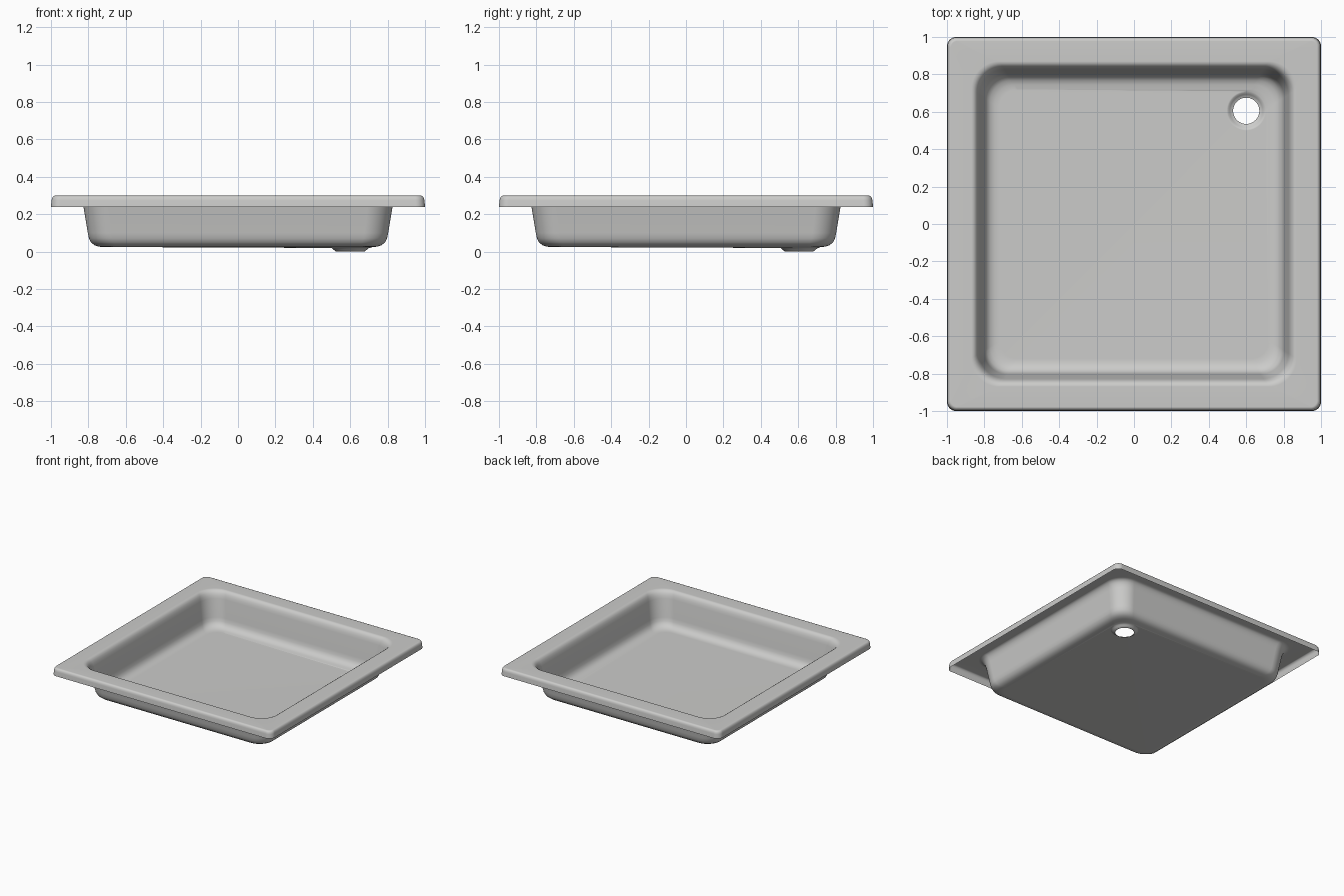
import bpy, bmesh, math

cube = bpy.data.objects.get("Cube")
if cube:
    bpy.data.objects.remove(cube)

STEPS = 12            # segments in each rounded corner
DRAIN = (0.6, 0.605)  # centre of the drain hole


def material(name, rgb):
    mat = bpy.data.materials.new(name)
    mat.use_nodes = True
    mat.diffuse_color = (*rgb, 1)
    bsdf = mat.node_tree.nodes["Principled BSDF"]
    bsdf.inputs["Base Color"].default_value = (*rgb, 1)
    return mat


def ring(bm, half, radius, z, centre=(0, 0)):
    """Rounded square outline; a full radius gives a circle."""
    verts = []
    for corner in range(4):
        mid = math.radians(45 + 90 * corner)
        cx = centre[0] + math.copysign(half - radius, math.cos(mid))
        cy = centre[1] + math.copysign(half - radius, math.sin(mid))
        for i in range(STEPS + 1):
            a = math.radians(90 * (corner + i / STEPS))
            verts.append(bm.verts.new((cx + radius * math.cos(a),
                                       cy + radius * math.sin(a), z)))
    return verts


def loft(bm, rings):
    for outer, inner in zip(rings, rings[1:]):
        for i in range(len(outer)):
            j = (i + 1) % len(outer)
            bm.faces.new((outer[i], outer[j], inner[j], inner[i]))


bm = bmesh.new()
rings = []

# Rim skirt with a softly rounded top edge: half width, corner radius, height
for half, radius, z in [(1, .05, .24), (.997, .048, .275), (.994, .046, .287),
                        (.988, .042, .296), (.978, .035, .3)]:
    rings.append(ring(bm, half, radius, z))

# Basin: rolled lip, sloping wall, rounded foot and floor edge
for half, z in [(.87, .3), (.858, .298), (.847, .291), (.838, .278),
                (.832, .262), (.826, .24), (.803, .10), (.797, .072),
                (.786, .05), (.768, .035), (.745, .027), (.72, .025)]:
    rings.append(ring(bm, half, .15 - (.87 - half) * .35, z))

# Floor falls gently to the dished drain hole
for r, z in [(.105, .02), (.097, .018), (.088, .01), (.08, .003), (.07, 0)]:
    rings.append(ring(bm, r, r, z, DRAIN))

loft(bm, rings)
bmesh.ops.remove_doubles(bm, verts=bm.verts, dist=1e-5)

mesh = bpy.data.meshes.new("shower_tray")
bm.to_mesh(mesh)
bm.free()
mesh.materials.append(material("light grey enamel", (.6, .6, .59)))
tray = bpy.data.objects.new("shower_tray", mesh)
bpy.context.collection.objects.link(tray)

# Smooth pressed sheet with flat rim and floor kept flat in shading
bpy.context.view_layer.objects.active = tray
tray.select_set(True)
bpy.ops.object.shade_smooth_by_angle(angle=math.radians(50))
tray.modifiers.new("even_shading", 'WEIGHTED_NORMAL').keep_sharp = True
